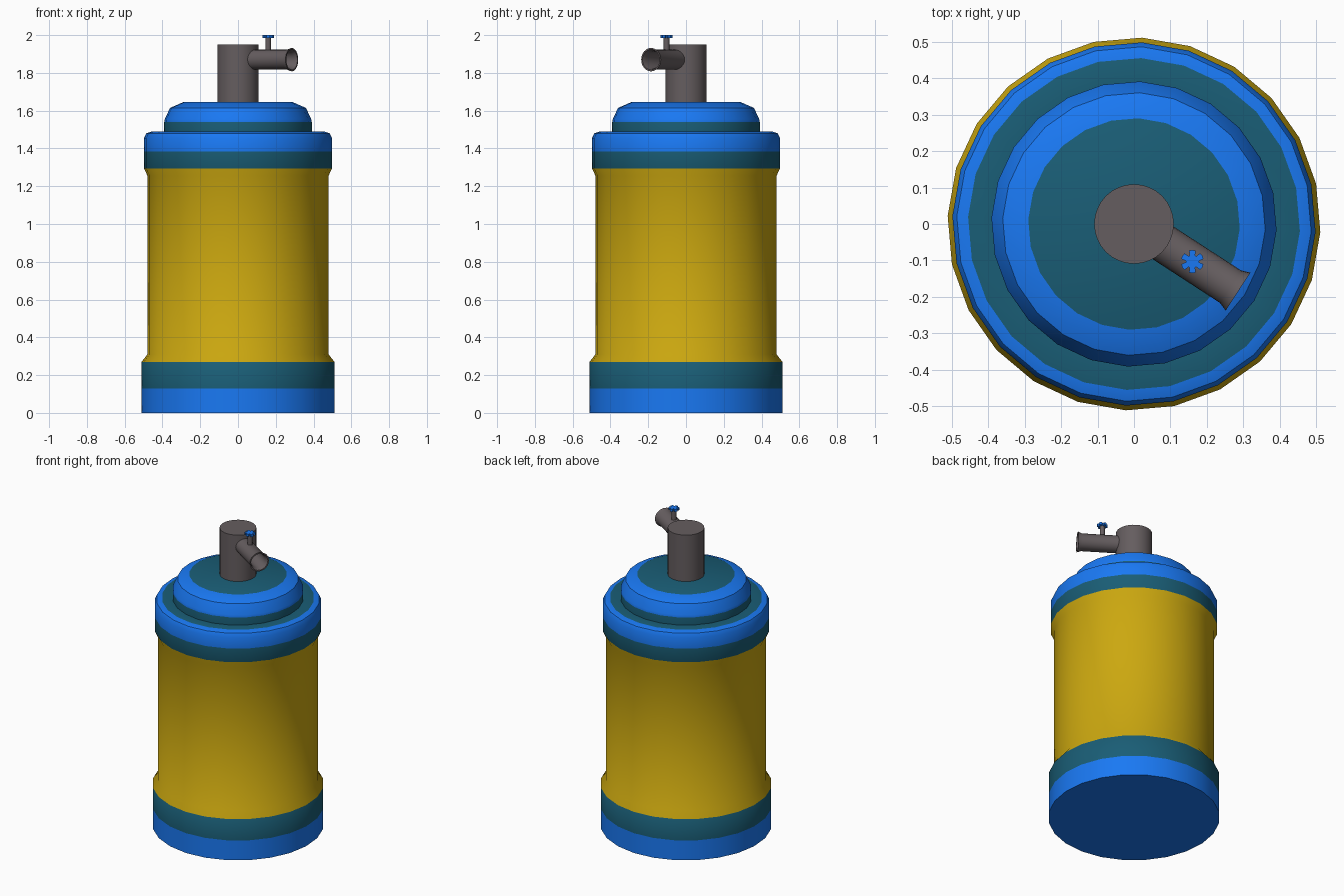
import bpy, bmesh, math
from mathutils import Matrix, Vector

if "Cube" in bpy.data.objects:
    bpy.data.objects.remove(bpy.data.objects["Cube"])


def material(name, color):
    m = bpy.data.materials.new(name)
    m.diffuse_color = (*color, 1)
    m.use_nodes = True
    m.node_tree.nodes["Principled BSDF"].inputs["Base Color"].default_value = m.diffuse_color
    return m


BLUE = material("blue", (0.01, 0.19, 0.90))
TEAL = material("teal", (0.01, 0.11, 0.18))
YELLOW = material("yellow", (0.60, 0.39, 0.005))
METAL = material("metal", (0.13, 0.11, 0.115))


def finish(name, bm, mats, matrix=Matrix()):
    bmesh.ops.recalc_face_normals(bm, faces=bm.faces)
    mesh = bpy.data.meshes.new(name)
    bm.to_mesh(mesh)
    bm.free()
    for m in mats:
        mesh.materials.append(m)
    ob = bpy.data.objects.new(name, mesh)
    bpy.context.collection.objects.link(ob)
    ob.matrix_world = matrix
    bpy.context.view_layer.objects.active = ob
    ob.select_set(True)
    bpy.ops.object.shade_smooth_by_angle(angle=math.radians(40))
    ob.select_set(False)
    return ob


def lathe(name, profile, sides, mats, bands=None, phase=0.0, matrix=Matrix()):
    """Revolve (radius, z) points; both ends are closed with a flat cap.
    bands gives a material index for the bottom cap, each segment, the top cap."""
    bm = bmesh.new()
    bands = bands or [0] * (len(profile) + 1)
    rings = []
    for r, z in profile:
        angles = [phase + 2 * math.pi * i / sides for i in range(sides)]
        rings.append([bm.verts.new((r * math.cos(a), r * math.sin(a), z)) for a in angles])
    bm.faces.new(rings[0]).material_index = bands[0]
    for k, (lo, hi) in enumerate(zip(rings, rings[1:])):
        for i in range(sides):
            j = (i + 1) % sides
            bm.faces.new((lo[i], lo[j], hi[j], hi[i])).material_index = bands[k + 1]
    bm.faces.new(rings[-1]).material_index = bands[-1]
    return finish(name, bm, mats, matrix)


# Tank with banded base, barrel, shoulder and domed lid
B, T, Y = 0, 1, 2
tank_profile = [
    (0.511, 0.0), (0.511, 0.13), (0.511, 0.27), (0.48, 0.31),
    (0.48, 1.255), (0.498, 1.295), (0.498, 1.385), (0.498, 1.455),
    (0.486, 1.48), (0.455, 1.49), (0.391, 1.49), (0.391, 1.54),
    (0.388, 1.555), (0.36, 1.615), (0.29, 1.645),
]
lathe("tank", tank_profile, 24, [BLUE, TEAL, YELLOW],
      [B, B, T, Y, Y, Y, T, B, B, B, T, T, B, B, B, T], math.radians(-2.5))

# Neck on top of the lid
lathe("neck", [(0.109, 1.64), (0.109, 1.95)], 32, [METAL])

# Hollow spout with a flared lip, pointing front right
angle = math.radians(-33)
spout_axis = Matrix.Translation((0, 0, 1.87)) @ Matrix.Rotation(angle, 4, 'Z') \
    @ Matrix.Rotation(math.pi / 2, 4, 'Y')
lathe("spout", [(0.053, 0.07), (0.053, 0.315), (0.062, 0.34), (0.054, 0.34),
                (0.045, 0.315), (0.045, 0.12)], 24, [METAL], matrix=spout_axis)

# Valve stem
tap = Vector((0.16, -0.103, 0))
lathe("valve_stem", [(0.015, 1.91), (0.015, 1.988)], 16, [METAL],
      matrix=Matrix.Translation(tap))

# Lobed valve handle
bm = bmesh.new()
lobes, outline = 6, []
for k in range(lobes):
    for radius, degrees in ((0.018, -24), (0.031, -17), (0.032, 0), (0.031, 17), (0.018, 24)):
        a = 2 * math.pi * k / lobes + math.radians(degrees + 30)
        outline.append(bm.verts.new((radius * math.cos(a), radius * math.sin(a), 1.984)))
face = bm.faces.new(outline)
top = bmesh.ops.extrude_face_region(bm, geom=[face], use_keep_orig=True)
bmesh.ops.translate(bm, vec=(0, 0, 0.016),
                    verts=[g for g in top["geom"] if isinstance(g, bmesh.types.BMVert)])
finish("valve_handle", bm, [BLUE], Matrix.Translation(tap))
